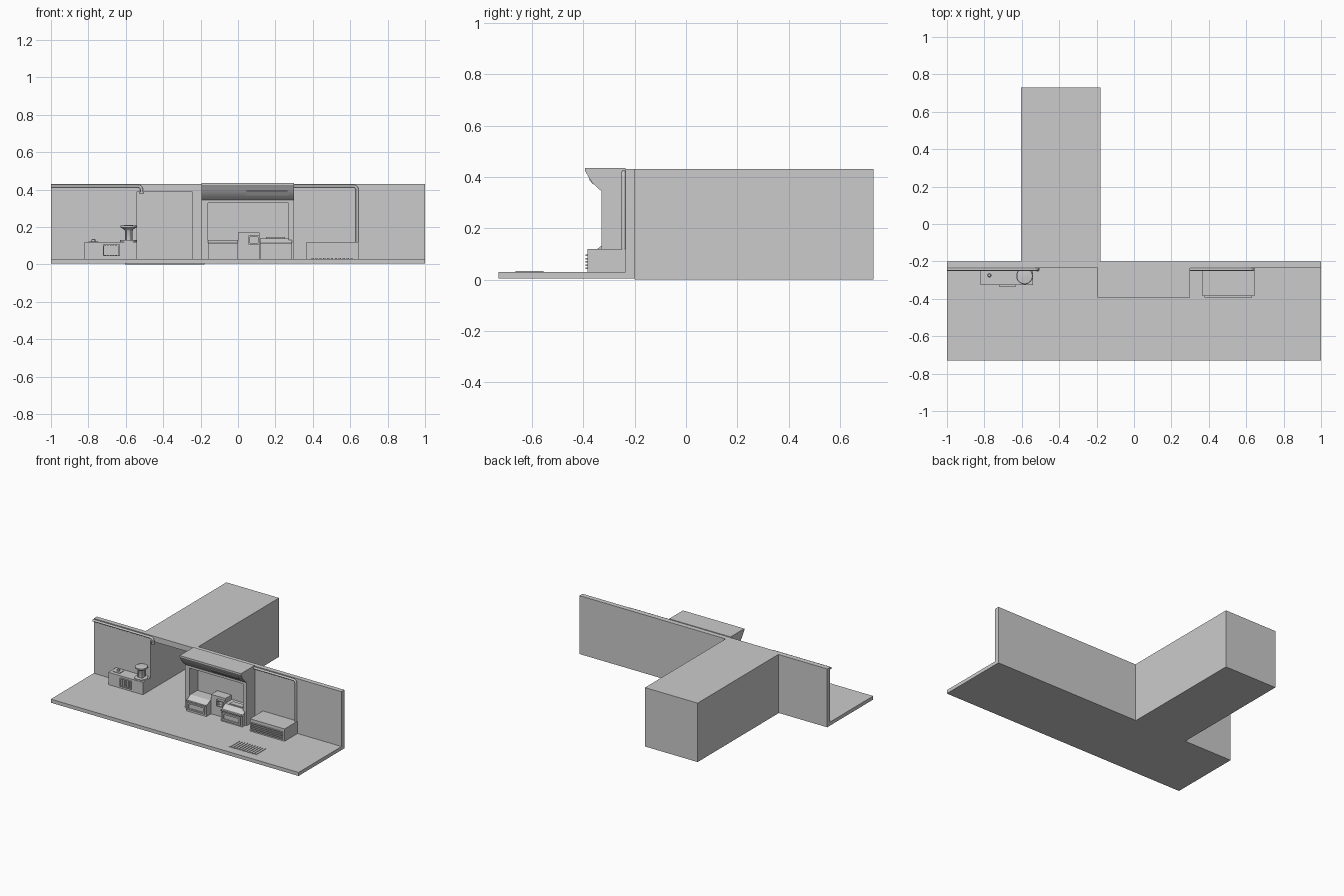
import bpy, bmesh, math

if "Cube" in bpy.data.objects:
    bpy.data.objects.remove(bpy.data.objects["Cube"])


def finish(name, bm):
    bmesh.ops.recalc_face_normals(bm, faces=bm.faces)
    me = bpy.data.meshes.new(name)
    bm.to_mesh(me)
    bm.free()
    ob = bpy.data.objects.new(name, me)
    bpy.context.collection.objects.link(ob)
    return ob


def smooth(ob, angle=40):
    bpy.ops.object.select_all(action='DESELECT')
    ob.select_set(True)
    bpy.context.view_layer.objects.active = ob
    bpy.ops.object.shade_smooth_by_angle(angle=math.radians(angle))


def box(name, x, y, z):
    bm = bmesh.new()
    bmesh.ops.create_cube(bm, size=1)
    for v in bm.verts:
        for i, (a, b) in enumerate((x, y, z)):
            v.co[i] = (a + b) / 2 + v.co[i] * (b - a)
    return finish(name, bm)


def extrude_x(name, x0, x1, profile):
    bm = bmesh.new()
    rings = [[bm.verts.new((x, y, z)) for y, z in profile] for x in (x0, x1)]
    n = len(profile)
    for r in rings:
        bm.faces.new(r)
    for i in range(n):
        j = (i + 1) % n
        bm.faces.new((rings[0][i], rings[0][j], rings[1][j], rings[1][i]))
    return finish(name, bm)


def lathe(name, cx, cy, profile, n=24):
    bm = bmesh.new()
    rings = [[bm.verts.new((cx + r * math.cos(2 * math.pi * k / n),
                            cy + r * math.sin(2 * math.pi * k / n), z))
              for k in range(n)] for r, z in profile]
    bm.faces.new(rings[0])
    bm.faces.new(rings[-1])
    for a, b in zip(rings, rings[1:]):
        for k in range(n):
            m = (k + 1) % n
            bm.faces.new((a[k], a[m], b[m], b[k]))
    ob = finish(name, bm)
    smooth(ob)
    return ob


def pipe(name, x0, x1, y, z, z_end, r=0.008, bend=0.02):
    cu = bpy.data.curves.new(name, 'CURVE')
    cu.dimensions = '3D'
    cu.bevel_depth = r
    cu.bevel_resolution = 2
    cu.use_fill_caps = True
    pts = [(x0, y, z)]
    for k in range(6):
        a = math.pi / 2 * k / 5
        pts.append((x1 - bend + bend * math.sin(a), y, z - bend + bend * math.cos(a)))
    pts.append((x1, y, z_end))
    sp = cu.splines.new('POLY')
    sp.points.add(len(pts) - 1)
    for p, co in zip(sp.points, pts):
        p.co = (*co, 1)
    ob = bpy.data.objects.new(name, cu)
    bpy.context.collection.objects.link(ob)


def frame(name, x, z, y, t, full=True):
    # rectangular opening border, t = border thickness
    (x0, x1), (z0, z1) = x, z
    box(name + "_left", (x0, x0 + t), y, z)
    box(name + "_right", (x1 - t, x1), y, z)
    box(name + "_top", (x0 + t, x1 - t), y, (z1 - t, z1))
    if full:
        box(name + "_bottom", (x0 + t, x1 - t), y, (z0, z0 + t))


# street floor and front wall, with the tunnel mouth left open
H = 0.43
WALL = (-0.235, -0.2)
box("floor", (-1, 1), (-0.73, -0.2), (0.004, 0.03))
box("wall_left", (-1, -0.54), WALL, (0.03, H))
box("wall_right", (-0.245, 1), WALL, (0.03, H))
box("wall_lintel", (-0.54, -0.245), WALL, (0.39, H))

# hollow corridor behind the wall
box("corridor_floor", (-0.605, -0.18), (-0.2, 0.73), (0, 0.03))
box("corridor_roof", (-0.605, -0.18), (-0.2, 0.73), (0.39, H))
box("corridor_side_left", (-0.605, -0.54), (-0.2, 0.73), (0.03, 0.39))
box("corridor_side_right", (-0.245, -0.18), (-0.2, 0.73), (0.03, 0.39))
box("corridor_end", (-0.54, -0.245), (0.69, 0.73), (0.03, 0.39))

# booth shell with open front
BY = (-0.33, -0.235)
box("booth_side_left", (-0.195, -0.16), BY, (0.03, 0.345))
box("booth_side_right", (0.27, 0.3), BY, (0.03, 0.345))
box("booth_header", (-0.16, 0.27), BY, (0.328, 0.345))

# booth hood with a gently bulging sloped face
hood = [(-0.235, 0.345), (-0.33, 0.345)]
for k in range(1, 8):
    t = k / 8
    b = 0.007 * math.sin(math.pi * t)
    hood.append((-0.33 - 0.062 * t - b * 0.75, 0.345 + 0.078 * t - b * 0.6))
hood += [(-0.394, 0.424), (-0.394, 0.435), (-0.235, 0.435)]
smooth(extrude_x("booth_hood", -0.195, 0.3, hood), 30)
extrude_x("hood_panel", 0.045, 0.265,
          [(-0.355, 0.375), (-0.362, 0.370), (-0.379, 0.392), (-0.372, 0.398)])


def console(name, x0, x1, yf, zf, zb):
    extrude_x(name, x0, x1, [(-0.24, 0.03), (yf, 0.03), (yf, zf),
                             (yf + 0.045, zb), (-0.24, zb)])


# booth consoles
console("console_left", -0.16, 0.0, -0.365, 0.107, 0.132)
frame("console_left_tray", (-0.15, -0.01), (0.045, 0.1), (-0.373, -0.365), 0.01)
box("console_left_ledge", (-0.16, 0.0), (-0.373, -0.36), (0.105, 0.114))
box("console_centre", (0.0, 0.115), (-0.31, -0.24), (0.03, 0.172))
frame("console_centre_screen", (0.055, 0.115), (0.108, 0.155), (-0.33, -0.31), 0.008)
console("console_right", 0.118, 0.288, -0.362, 0.108, 0.14)
frame("console_right_tray", (0.13, 0.276), (0.04, 0.098), (-0.37, -0.362), 0.012)
box("console_right_ledge", (0.118, 0.288), (-0.37, -0.355), (0.106, 0.115))
box("console_right_keypad", (0.15, 0.25), (-0.31, -0.27), (0.14, 0.146))

# left utility cabinet
box("cabinet_left", (-0.82, -0.54), (-0.325, -0.235), (0.03, 0.12))
box("cabinet_left_plate", (-0.80, -0.745), (-0.30, -0.25), (0.12, 0.124))
lathe("cabinet_left_button", -0.773, -0.275, [(0.01, 0.12), (0.01, 0.133), (0.007, 0.136)], 16)
frame("cabinet_vent", (-0.722, -0.632), (0.045, 0.106), (-0.334, -0.325), 0.006)
for i in range(5):
    x = -0.706 + i * 0.0145
    box(f"cabinet_vent_bar_{i}", (x, x + 0.006), (-0.332, -0.325), (0.051, 0.1))

# exhaust column with flared cap
lathe("exhaust_base", -0.585, -0.278, [(0.045, 0.12), (0.045, 0.13), (0.02, 0.132)])
lathe("exhaust_column", -0.585, -0.278,
      [(0.02, 0.13), (0.02, 0.18), (0.026, 0.188), (0.042, 0.198), (0.042, 0.208), (0.012, 0.211)])
for i in range(4):
    a = math.pi / 4 + i * math.pi / 2
    cx, cy = -0.585 + 0.023 * math.cos(a), -0.278 + 0.023 * math.sin(a)
    lathe(f"exhaust_rod_{i}", cx, cy, [(0.004, 0.13), (0.004, 0.186)], 8)

# right slatted cabinet
box("cabinet_right", (0.365, 0.645), (-0.384, -0.235), (0.03, 0.12))
for i in range(5):
    z = 0.041 + i * 0.0125
    box(f"cabinet_right_slat_{i}", (0.378, 0.632), (-0.392, -0.384), (z, z + 0.006))

# wall pipes
pipe("pipe_left", -1, -0.515, -0.243, 0.419, 0.378)
pipe("pipe_right", 0.3, 0.637, -0.243, 0.419, 0.12)
lathe("pipe_left_collar", -0.515, -0.243, [(0.011, 0.376), (0.011, 0.388)], 12)

# floor grate
for i in range(11):
    x = 0.393 + i * 0.0208
    box(f"floor_grate_bar_{i}", (x, x + 0.012), (-0.665, -0.555), (0.028, 0.034))
